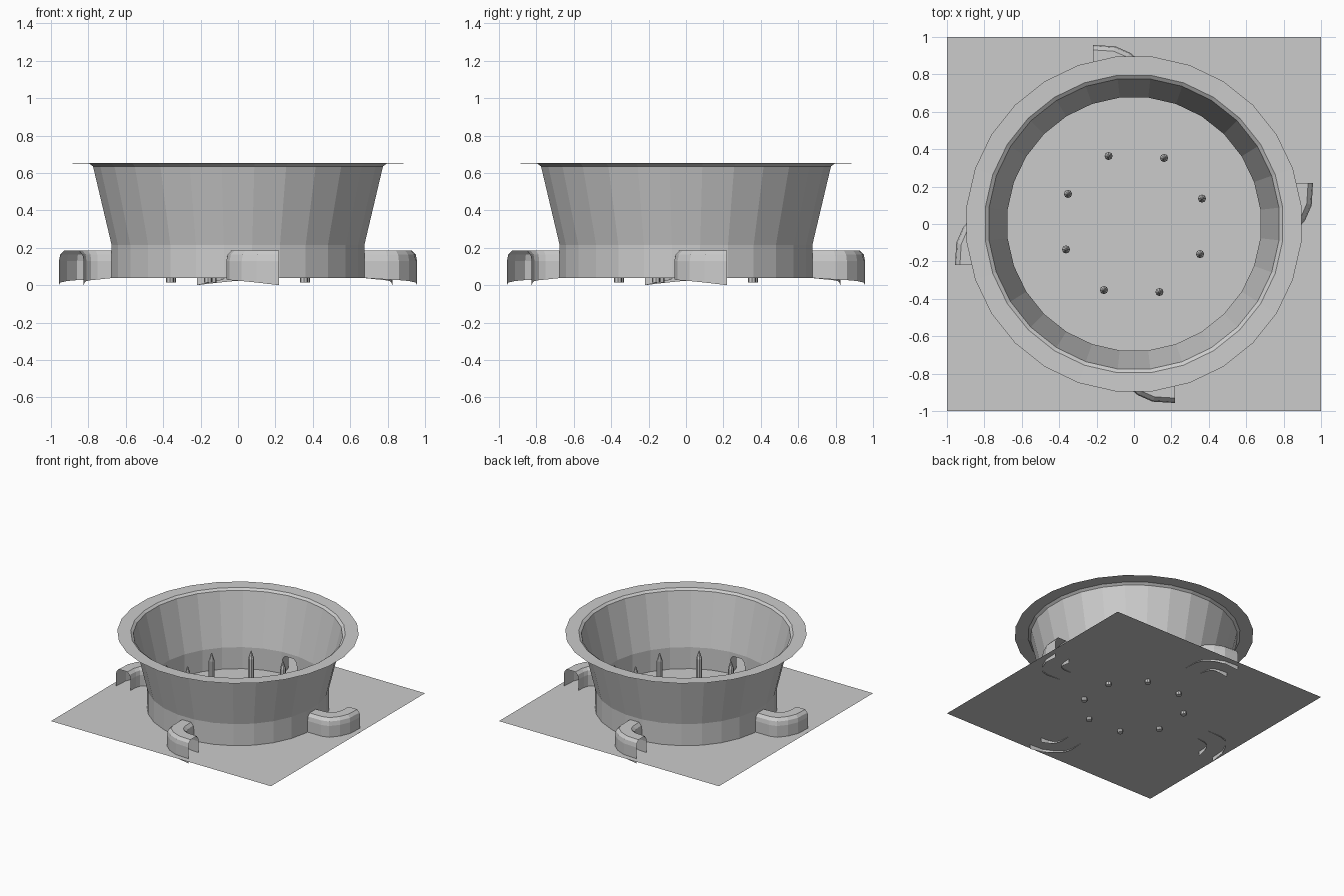
import bpy
import bmesh
from math import sin, cos, pi, radians

if "Cube" in bpy.data.objects:
    bpy.data.objects.remove(bpy.data.objects["Cube"])

SEG = 28          # sides of the basin
PLANE_Z = 0.038   # level of the base sheet


def make_object(name, bm):
    bmesh.ops.remove_doubles(bm, verts=bm.verts, dist=0.0005)
    mesh = bpy.data.meshes.new(name)
    bm.to_mesh(mesh)
    bm.free()
    obj = bpy.data.objects.new(name, mesh)
    bpy.context.collection.objects.link(obj)
    return obj


def face(bm, pts):
    bm.faces.new([bm.verts.new(p) for p in pts])


def turn(p, k):
    # quarter turns about z
    x, y, z = p
    for _ in range(k):
        x, y = -y, x
    return (x, y, z)


# Base sheet
bm = bmesh.new()
face(bm, [(-1, -1, PLANE_Z), (1, -1, PLANE_Z), (1, 1, PLANE_Z), (-1, 1, PLANE_Z)])
make_object("base_sheet", bm)

# Arched cross-section of the outlets: (side position, height); None = floor
ARCH = [(-1, None), (-1, 0.13), (-0.9, 0.163), (-0.6, 0.185),
        (0.6, 0.185), (0.9, 0.163), (1, 0.13), (1, None)]


def arch_ring(outer, inner, floor):
    ring = []
    for u, z in ARCH:
        t = (u + 1) / 2
        ring.append((outer[0] + (inner[0] - outer[0]) * t,
                     outer[1] + (inner[1] - outer[1]) * t,
                     floor if z is None else z))
    return ring


WALL_Y = -0.68 * cos(pi / SEG)
# Outlet stations: outer wall, inner wall, floor height
STATIONS = [
    ((-0.062, WALL_Y), (0.072, WALL_Y), PLANE_Z),
    ((-0.062, -0.80), (0.078, -0.75), 0.03),
    ((-0.045, -0.86), (0.09, -0.785), 0.027),
    ((0.02, -0.915), (0.115, -0.81), 0.022),
    ((0.10, -0.95), (0.15, -0.82), 0.014),
    ((0.22, -0.957), (0.22, -0.825), 0.0),
]
rings = [arch_ring(*s) for s in STATIONS]

# Basin wall with flange; an arched opening in the middle of each side
PROFILE = [(0.68, PLANE_Z), (0.68, 0.215), (0.78, 0.635), (0.80, 0.65), (0.90, 0.652)]


def rim_point(i, r, z):
    a = -pi / 2 + (i - 0.5) * 2 * pi / SEG
    return (r * cos(a), r * sin(a), z)


bm = bmesh.new()
for i in range(SEG):
    for j, ((r0, z0), (r1, z1)) in enumerate(zip(PROFILE, PROFILE[1:])):
        a, b = rim_point(i, r0, z0), rim_point(i + 1, r0, z0)
        c, d = rim_point(i + 1, r1, z1), rim_point(i, r1, z1)
        if j == 0 and i % 7 == 0:
            opening = [turn(p, i // 7) for p in rings[0]]
            face(bm, [b, c, d, a] + opening)
        else:
            face(bm, [a, b, c, d])
make_object("basin", bm)

# Four curved outlets, open below and at both ends
for k in range(4):
    bm = bmesh.new()
    for r0, r1 in zip(rings, rings[1:]):
        for n in range(len(ARCH) - 1):
            face(bm, [turn(p, k) for p in (r0[n], r0[n + 1], r1[n + 1], r1[n])])
    make_object(f"outlet_{k + 1}", bm)

# Ring of eight pointed pins
PIN = [(0.022, 0.013), (0.022, 0.265), (0.004, 0.325)]
for k in range(8):
    a = radians(20.5 + 45 * k)
    cx, cy = 0.388 * cos(a), 0.388 * sin(a)
    bm = bmesh.new()
    loops = [[(cx + r * cos(t * pi / 4), cy + r * sin(t * pi / 4), z) for t in range(8)]
             for r, z in PIN]
    for l0, l1 in zip(loops, loops[1:]):
        for t in range(8):
            u = (t + 1) % 8
            face(bm, [l0[t], l0[u], l1[u], l1[t]])
    face(bm, loops[0][::-1])
    face(bm, loops[-1])
    make_object(f"pin_{k + 1}", bm)
